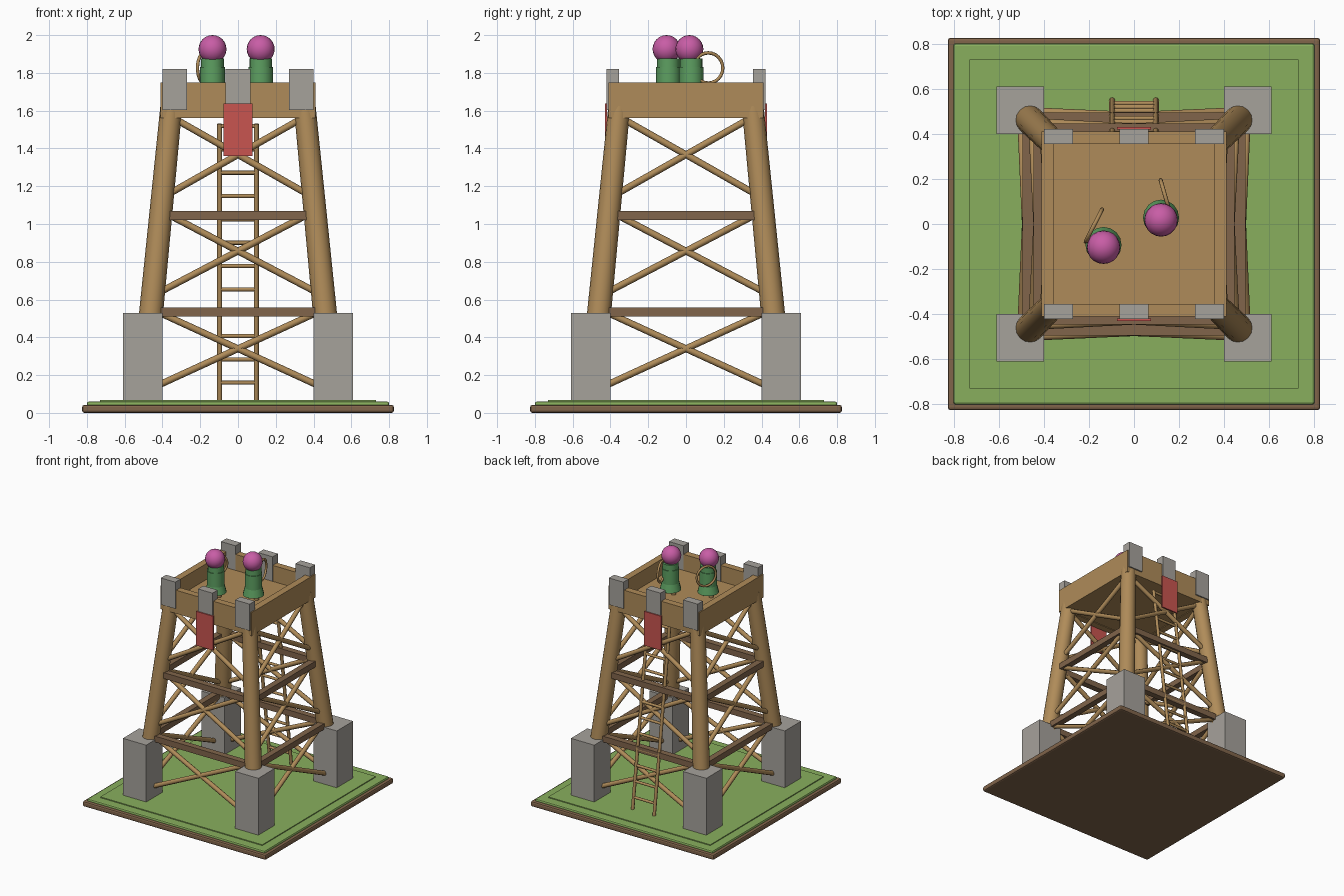
import bpy
import math
from mathutils import Vector

cube = bpy.data.objects.get("Cube")
if cube:
    bpy.data.objects.remove(cube)


def material(name, r, g, b):
    m = bpy.data.materials.new(name)
    m.diffuse_color = (r, g, b, 1)
    m.use_nodes = True
    m.node_tree.nodes["Principled BSDF"].inputs["Base Color"].default_value = (r, g, b, 1)
    return m


WOOD = material("wood", .43, .26, .10)
DARK = material("dark wood", .22, .13, .07)
GRASS = material("grass", .25, .43, .11)
STONE = material("stone", .38, .36, .33)
RED = material("red cloth", .58, .09, .08)
GREEN = material("green cloth", .11, .35, .12)
PINK = material("pink", .58, .11, .38)


def finish(name, mat, smooth=False):
    o = bpy.context.object
    o.name = name
    o.data.name = name
    o.data.materials.append(mat)
    if smooth:
        bpy.ops.object.shade_smooth_by_angle(angle=math.radians(50))
    return o


def box(name, mat, lo, hi, bevel=0):
    lo, hi = Vector(lo), Vector(hi)
    bpy.ops.mesh.primitive_cube_add(size=1, location=(lo + hi) / 2)
    o = bpy.context.object
    o.scale = hi - lo
    bpy.ops.object.transform_apply(location=False, rotation=False, scale=True)
    if bevel:
        mod = o.modifiers.new("bevel", 'BEVEL')
        mod.width = bevel
        mod.segments = 2
    return finish(name, mat)


def rod(name, mat, a, b, r1, r2=None, sides=12):
    a, b = Vector(a), Vector(b)
    d = b - a
    bpy.ops.mesh.primitive_cone_add(vertices=sides, radius1=r1, radius2=r1 if r2 is None else r2,
                                    depth=d.length, location=(a + b) / 2)
    bpy.context.object.rotation_euler = d.to_track_quat('Z', 'Y').to_euler()
    return finish(name, mat, True)


def leg_offset(z):
    """Distance of a leaning leg's axis from the centre planes at height z."""
    return .512 - .098 * z


# Ground plate
box("ground_rim", DARK, (-.825, -.825, 0), (.825, .825, .043), .012)
box("grass_plate", GRASS, (-.8, -.8, .03), (.8, .8, .06), .01)
box("grass_top", GRASS, (-.73, -.73, .05), (.73, .73, .067))

# Stone footings and leaning legs
for sx in (-1, 1):
    for sy in (-1, 1):
        x, y = sx * .505, sy * .505
        box("footing", STONE, (x - .105, y - .105, .06), (x + .105, y + .105, .53))
        low, top = leg_offset(.43), leg_offset(1.62)
        rod("leg", WOOD, (sx * low, sy * low, .43), (sx * top, sy * top, 1.62), .064, .058, 16)

# Cross braces and horizontal beams on all four sides
for side in range(4):
    angle = side * math.pi / 2

    def on_side(u, z):
        c, s = math.cos(angle), math.sin(angle)
        v = -leg_offset(z)
        return (u * c - v * s, u * s + v * c, z)

    for z0, z1 in ((.11, .55), (.62, 1.07), (1.14, 1.57)):
        for s in (-1, 1):
            rod("cross_brace", WOOD, on_side(s * leg_offset(z0), z0),
                on_side(-s * leg_offset(z1), z1), .018, sides=8)
    for z in (.535, 1.045):
        e = leg_offset(z)
        o = box("beam", DARK, (-e, -e - .035, z - .024), (e, -e + .015, z + .024))
        o.location = Vector((math.sin(angle), -math.cos(angle), 0)) * (e + .01) + Vector((0, 0, z))
        o.rotation_euler.z = angle

# Platform floor and parapet
box("floor", WOOD, (-.39, -.39, 1.565), (.39, .39, 1.62))
for s in (-1, 1):
    y0, y1 = sorted((s * .355, s * .41))
    box("parapet", WOOD, (-.41, y0, 1.56), (.41, y1, 1.75))
    box("side_parapet", WOOD, (y0, -.355, 1.56), (y1, .355, 1.75))
    # Merlons and hanging banner
    y0, y1 = sorted((s * .354, s * .421))
    for x in (-.335, 0, .335):
        box("merlon", STONE, (x - .065, y0, 1.603), (x + .065, y1, 1.82))
    y0, y1 = sorted((s * .418, s * .43))
    box("banner", RED, (-.076, y0, 1.36), (.076, y1, 1.638))

# Ladder leaning against the back
foot, head = Vector((0, .548, .065)), Vector((0, .35, 1.53))
for s in (-1, 1):
    off = Vector((s * .097, 0, 0))
    rod("ladder_rail", WOOD, foot + off, head + off, .013, sides=8)
for i in range(12):
    p = foot.lerp(head, (.095 + i * .1235) / 1.465)
    rod("ladder_rung", WOOD, p - Vector((.1, 0, 0)), p + Vector((.1, 0, 0)), .011, sides=8)

# Two guards, each with a round bow on the back
for x, y, bx, by, turn in ((-.135, -.093, -.178, -.007, 63), (.12, .028, .14, .118, 106)):
    for s in (-1, 1):
        rod("guard_leg", WOOD, (x + s * .028, y, 1.615), (x + s * .028, y, 1.68), .018)
    rod("guard_skirt", GREEN, (x, y, 1.655), (x, y, 1.72), .08, .064, 16)
    rod("guard_body", GREEN, (x, y, 1.71), (x, y, 1.83), .065, .065, 16)
    rod("guard_collar", GREEN, (x, y, 1.82), (x, y, 1.875), .06, .06, 16)
    bpy.ops.mesh.primitive_uv_sphere_add(segments=20, ring_count=12, radius=.074,
                                         location=(x, y - .01, 1.926))
    finish("guard_head", PINK, True)
    bpy.ops.mesh.primitive_torus_add(major_radius=.08, minor_radius=.009, major_segments=24,
                                     minor_segments=8, location=(bx, by, 1.826),
                                     rotation=(math.pi / 2, 0, math.radians(turn)))
    finish("bow", WOOD, True)
